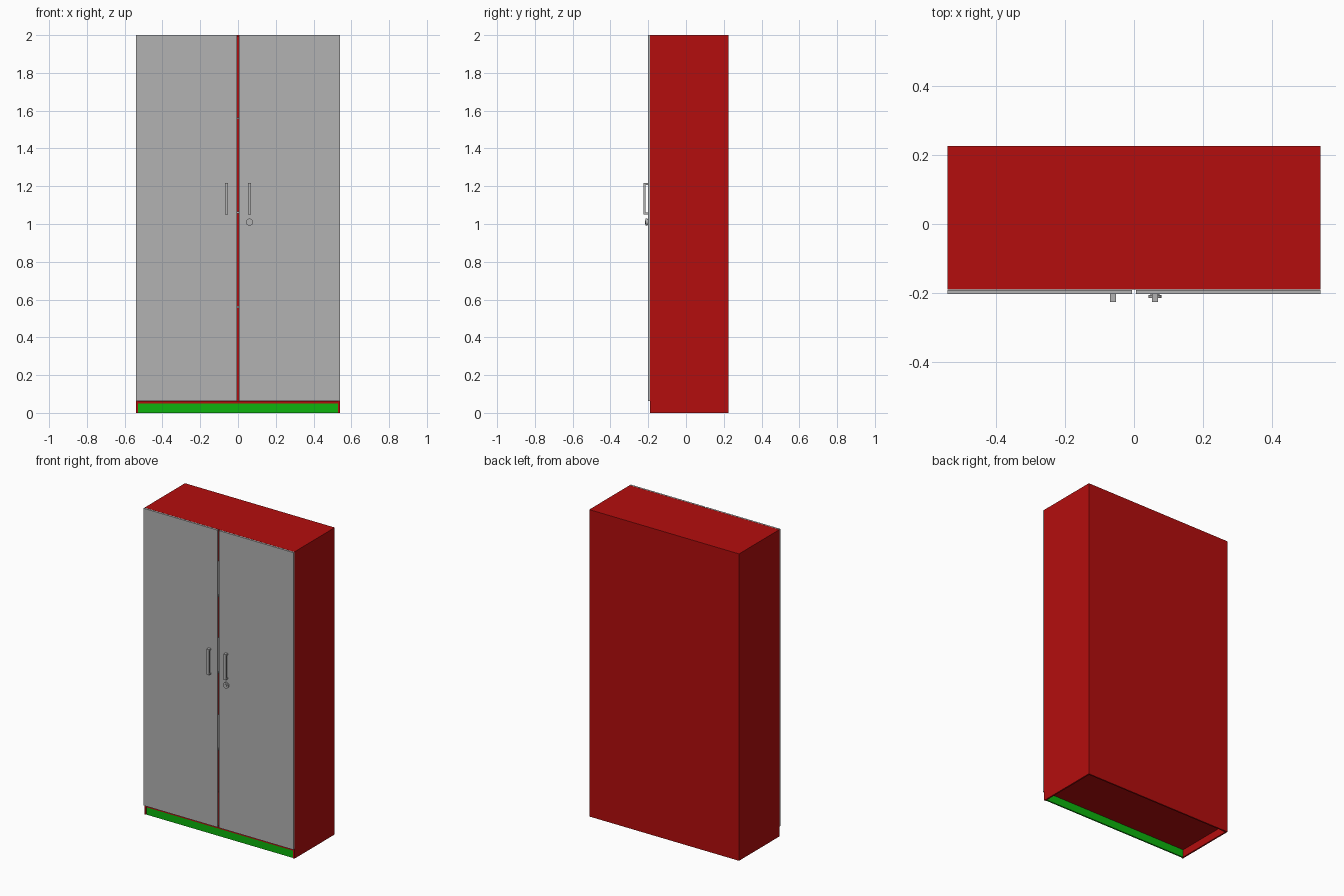
import bpy
import bmesh
from math import pi
from mathutils import Matrix, Vector

default = bpy.data.objects.get("Cube")
if default:
    bpy.data.objects.remove(default, do_unlink=True)


def material(name, rgb):
    mat = bpy.data.materials.new(name)
    mat.use_nodes = True
    color = (*rgb, 1)
    mat.diffuse_color = color
    mat.node_tree.nodes["Principled BSDF"].inputs["Base Color"].default_value = color
    return mat


RED = material("red panel", (0.456, 0.004, 0.004))
GREY = material("grey metal", (0.445, 0.445, 0.445))
GREEN = material("green plinth", (0.004, 0.456, 0.004))


def finish(name, bm, mat):
    mesh = bpy.data.meshes.new(name)
    bm.to_mesh(mesh)
    bm.free()
    mesh.materials.append(mat)
    obj = bpy.data.objects.new(name, mesh)
    bpy.context.collection.objects.link(obj)
    return obj


def add_box(bm, low, high):
    low, high = Vector(low), Vector(high)
    size = Matrix.Diagonal((*(high - low), 1))
    bmesh.ops.create_cube(bm, size=1, matrix=Matrix.Translation((low + high) / 2) @ size)


def box(name, low, high, mat):
    bm = bmesh.new()
    add_box(bm, low, high)
    return finish(name, bm, mat)


def disc(name, x, z, radius, y_front, y_back, mat):
    # Cylinder with its axis along y
    bm = bmesh.new()
    place = Matrix.Translation((x, (y_front + y_back) / 2, z)) @ Matrix.Rotation(pi / 2, 4, "X")
    bmesh.ops.create_cone(bm, cap_ends=True, segments=32, radius1=radius, radius2=radius,
                          depth=y_back - y_front, matrix=place)
    obj = finish(name, bm, mat)
    bpy.ops.object.select_all(action="DESELECT")
    bpy.context.view_layer.objects.active = obj
    obj.select_set(True)
    bpy.ops.object.shade_smooth_by_angle(angle=pi / 6)
    return obj


W, FRONT, BACK, TOP = 0.54, -0.19, 0.225, 2.0    # carcass limits
T = 0.01                                         # panel thickness
FLOOR = 0.05                                     # underside of the bottom panel
DOOR = -0.202                                    # front face of the doors
INNER = W - T

# Carcass
box("top_panel", (-INNER, FRONT, TOP - T), (INNER, BACK - T, TOP), RED)
box("bottom_panel", (-INNER, FRONT, FLOOR), (INNER, BACK - T, FLOOR + T), RED)
box("back_panel", (-INNER, BACK - T, 0), (INNER, BACK, TOP), RED)
box("plinth", (-INNER, FRONT + 0.004, 0), (INNER, FRONT + 0.014, FLOOR), GREEN)

# Shelves
for i in range(3):
    z = 0.56 + i * 0.5
    box(f"shelf_{i + 1}", (-INNER, FRONT + 0.01, z - T / 2), (INNER, BACK - T, z + T / 2), GREY)

# Sides, doors and bow handles
for side, s in (("left", 1), ("right", -1)):
    def span(a, b):
        return sorted((s * a, s * b))

    x0, x1 = span(INNER, W)
    box(f"{side}_side_panel", (x0, FRONT, 0), (x1, BACK, TOP), RED)
    x0, x1 = span(0.006, W)
    box(f"{side}_door", (x0, DOOR, 0.063), (x1, FRONT - 0.001, TOP), GREY)

    x0, x1 = span(0.052, 0.07)
    bm = bmesh.new()
    add_box(bm, (x0, -0.225, 1.05), (x1, -0.215, 1.217))
    for z in (1.05, 1.207):
        add_box(bm, (x0, -0.215, z), (x1, DOOR, z + T))
    finish(f"{side}_handle", bm, GREY)

# Lock on the left door
disc("lock_neck", 0.061, 1.01, 0.013, -0.206, DOOR, GREY)
disc("lock_rim", 0.061, 1.01, 0.019, -0.214, -0.205, GREY)
disc("lock_core", 0.061, 1.01, 0.009, -0.217, -0.213, GREY)
box("keyhole_plate", (0.0595, -0.218, 1.005), (0.0625, -0.216, 1.015), GREY)
